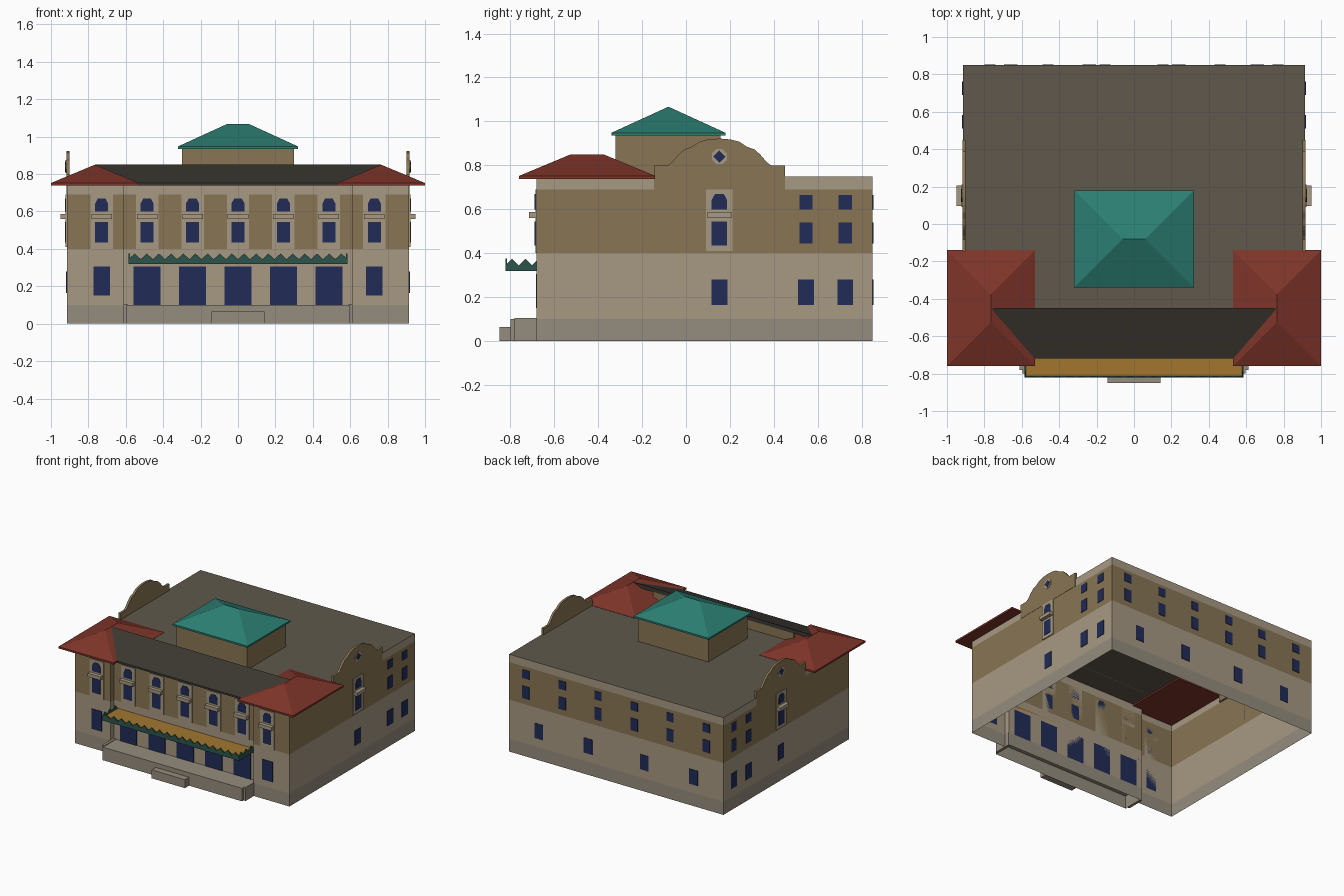
import bpy, bmesh, math

if "Cube" in bpy.data.objects:
    bpy.data.objects.remove(bpy.data.objects["Cube"])


def material(name, rgb):
    m = bpy.data.materials.new(name)
    m.diffuse_color = (*rgb, 1)
    m.use_nodes = True
    m.node_tree.nodes["Principled BSDF"].inputs["Base Color"].default_value = m.diffuse_color
    return m


STONE = material("pale_stone", (.39, .32, .225))
BASE = material("base_stone", (.30, .265, .205))
BROWN = material("brown_wall", (.25, .18, .09))
GLASS = material("dark_glass", (.015, .025, .095))
RED = material("red_tile", (.21, .035, .022))
TEAL = material("teal_roof", (.024, .21, .17))
DARK = material("dark_roof", (.045, .04, .032))
FLAT = material("flat_roof", (.115, .098, .072))
YELLOW = material("yellow_canopy", (.36, .18, .03))
GREEN = material("green_trim", (.025, .09, .07))


def finish(name, bm, mat):
    me = bpy.data.meshes.new(name)
    bm.to_mesh(me)
    bm.free()
    me.materials.append(mat)
    ob = bpy.data.objects.new(name, me)
    bpy.context.collection.objects.link(ob)
    return ob


def prism(name, pts, axis, a0, a1, mat):
    """Extrude a 2D outline from a0 to a1 along the given axis."""
    place = {'x': lambda u, v, a: (a, u, v),
             'y': lambda u, v, a: (u, a, v),
             'z': lambda u, v, a: (u, v, a)}[axis]
    bm = bmesh.new()
    lo = [bm.verts.new(place(u, v, a0)) for u, v in pts]
    hi = [bm.verts.new(place(u, v, a1)) for u, v in pts]
    bm.faces.new(lo)
    bm.faces.new(hi)
    for i in range(len(pts)):
        j = (i + 1) % len(pts)
        bm.faces.new((lo[i], lo[j], hi[j], hi[i]))
    bmesh.ops.recalc_face_normals(bm, faces=bm.faces)
    return finish(name, bm, mat)


def rect(u0, u1, v0, v1):
    return [(u0, v0), (u1, v0), (u1, v1), (u0, v1)]


def box(name, x0, x1, y0, y1, z0, z1, mat):
    return prism(name, rect(x0, x1, y0, y1), 'z', z0, z1, mat)


def tube(name, pts, z0, z1, mat):
    """Open wall ring around a counter-clockwise footprint."""
    bm = bmesh.new()
    lo = [bm.verts.new((x, y, z0)) for x, y in pts]
    hi = [bm.verts.new((x, y, z1)) for x, y in pts]
    for i in range(len(pts)):
        j = (i + 1) % len(pts)
        bm.faces.new((lo[i], lo[j], hi[j], hi[i]))
    return finish(name, bm, mat)


def hull(name, pts, mat):
    bm = bmesh.new()
    for p in pts:
        bm.verts.new(p)
    bmesh.ops.convex_hull(bm, input=bm.verts)
    bmesh.ops.dissolve_limit(bm, angle_limit=.01, verts=bm.verts, edges=bm.edges)
    bmesh.ops.recalc_face_normals(bm, faces=bm.faces)
    return finish(name, bm, mat)


def hip_roof(name, cx, cy, hx, hy, z0, z1, z2, rx, ry, mat):
    pts = [(cx + i * hx, cy + j * hy, z) for i in (-1, 1) for j in (-1, 1) for z in (z0, z1)]
    pts += [(cx + s * rx, cy + s * ry, z2) for s in (-1, 1)]
    return hull(name, pts, mat)


# Banded walls with the slightly recessed centre of the front
W, F, C, R, B = .915, -.68, .61, -.64, .85
foot = [(-W, F), (-C, F), (-C, R), (C, R), (C, F), (W, F), (W, B), (-W, B)]
for name, z0, z1, mat in (("wall_base", 0, .1, BASE), ("wall_ground_floor", .1, .4, STONE),
                          ("wall_upper_floor", .4, .69, BROWN), ("wall_cornice", .69, .75, STONE)):
    tube(name, foot, z0, z1, mat)
bm = bmesh.new()
bm.faces.new([bm.verts.new((x, y, .75)) for x, y in foot])
finish("flat_roof", bm, FLAT)

# Wing roofs, front slope and its back wall
for s in (-1, 1):
    hip_roof("wing_roof", s * .765, -.45, .235, .31, .738, .752, .85, 0, .075, RED)
slope = [(-.72, .738), (-.72, .752), (-.45, .85), (-.45, .82)]
hull("front_roof", [(s * (.765 if y > -.5 else .53), y, z) for s in (-1, 1) for y, z in slope], DARK)
box("front_roof_back_wall", -.6, .6, -.47, -.455, .75, .83, BROWN)

# Roof pavilion
tube("pavilion_wall", rect(-.3, .3, -.32, .156), .75, .94, BROWN)
hip_roof("pavilion_roof", 0, -.08, .32, .26, .935, .948, 1.067, .06, 0, TEAL)

# Wall placement: axis, surface position, outward direction
WALLS = {"front": ('y', F, -1), "centre": ('y', R, -1), "back": ('y', B, 1),
         "right": ('x', W, 1), "left": ('x', -W, -1)}


def panel(name, wall, pts, out, mat, start=0):
    axis, pos, d = WALLS[wall]
    return prism(name, pts, axis, pos + d * start, pos + d * out, mat)


def window(wall, u, half, z0, z1):
    panel("window", wall, rect(u - half, u + half, z0, z1), .004, GLASS)


def framed_window(wall, u):
    panel("window_surround", wall, rect(u - .06, u + .06, .41 if wall in ("left", "right") else .4, .69), .006, STONE)
    panel("lower_window", wall, rect(u - .035, u + .035, .435, .545), .009, GLASS)
    arch = [(-.035, .6), (.035, .6), (.035, .642), (.02, .67), (-.02, .67), (-.035, .642)]
    panel("arched_window", wall, [(u + a, z) for a, z in arch], .009, GLASS)
    panel("balcony", wall, rect(u - .055, u + .055, .56, .587), .034, STONE)


# Front windows
for i in range(-3, 4):
    u = i * .243
    wing = abs(i) == 3
    framed_window("front" if wing else "centre", u)
    if wing:
        window("front", u, .044, .15, .305)
    else:
        window("centre", u, .072, .1, .305)

# Back windows
for s in (-1, 1):
    for u in (.155, .46, .77):
        window("back", s * u, .03, .6, .665)
        window("back", s * u, .03, .445, .54)
    for u in (.24, .66):
        window("back", s * u, .036, .165, .28)

# Side walls: curved gable, medallion and windows
G = .152
half = [(.298, .69), (.298, .8), (.235, .8), (.215, .815), (.185, .85), (.16, .872),
        (.125, .885), (.09, .908), (.05, .918)]
gable = [(G + a, z) for a, z in half] + [(G, .922)] + [(G - a, z) for a, z in reversed(half)]
for side in ("right", "left"):
    panel("gable", side, gable, .002, BROWN, -.015)
    ring = [(G + .037 * math.cos(math.pi * (k + .5) / 4), .84 + .037 * math.sin(math.pi * (k + .5) / 4))
            for k in range(8)]
    panel("medallion", side, ring, .006, STONE)
    panel("medallion_window", side, [(G - .028, .84), (G, .812), (G + .028, .84), (G, .868)], .009, GLASS)
    framed_window(side, G)
    window(side, G, .036, .165, .28)
    for u in (.546, .725):
        window(side, u, .03, .6, .665)
        window(side, u, .03, .445, .54)
        window(side, u, .036, .165, .28)

# Porch (open underneath), cheek blocks and step
tube("porch_sides", rect(-.595, .595, -.8, R), 0, .1, BASE)
bm = bmesh.new()
bm.faces.new([bm.verts.new((x, y, .1)) for x, y in rect(-.595, .595, -.8, R)])
finish("porch_floor", bm, BASE)
for s in (-1, 1):
    box("porch_cheek", s * .602 - .01, s * .602 + .01, -.78, R, 0, .104, BASE)
box("entrance_step", -.142, .142, -.85, -.8, 0, .065, BASE)

# Canopy with a toothed trim on three sides
box("canopy", -.58, .58, -.815, R, .322, .343, YELLOW)


def teeth(u0, u1, n):
    step = (u1 - u0) / n
    pts = [(u0, .318), (u1, .318), (u1, .345)]
    for k in range(n - 1, -1, -1):
        pts += [(u0 + (k + .5) * step, .375), (u0 + k * step, .345)]
    return pts


prism("canopy_front_trim", teeth(-.585, .585, 18), 'y', -.822, -.814, GREEN)
for s in (-1, 1):
    prism("canopy_side_trim", teeth(-.822, R, 3), 'x', s * .585, s * .577, GREEN)
